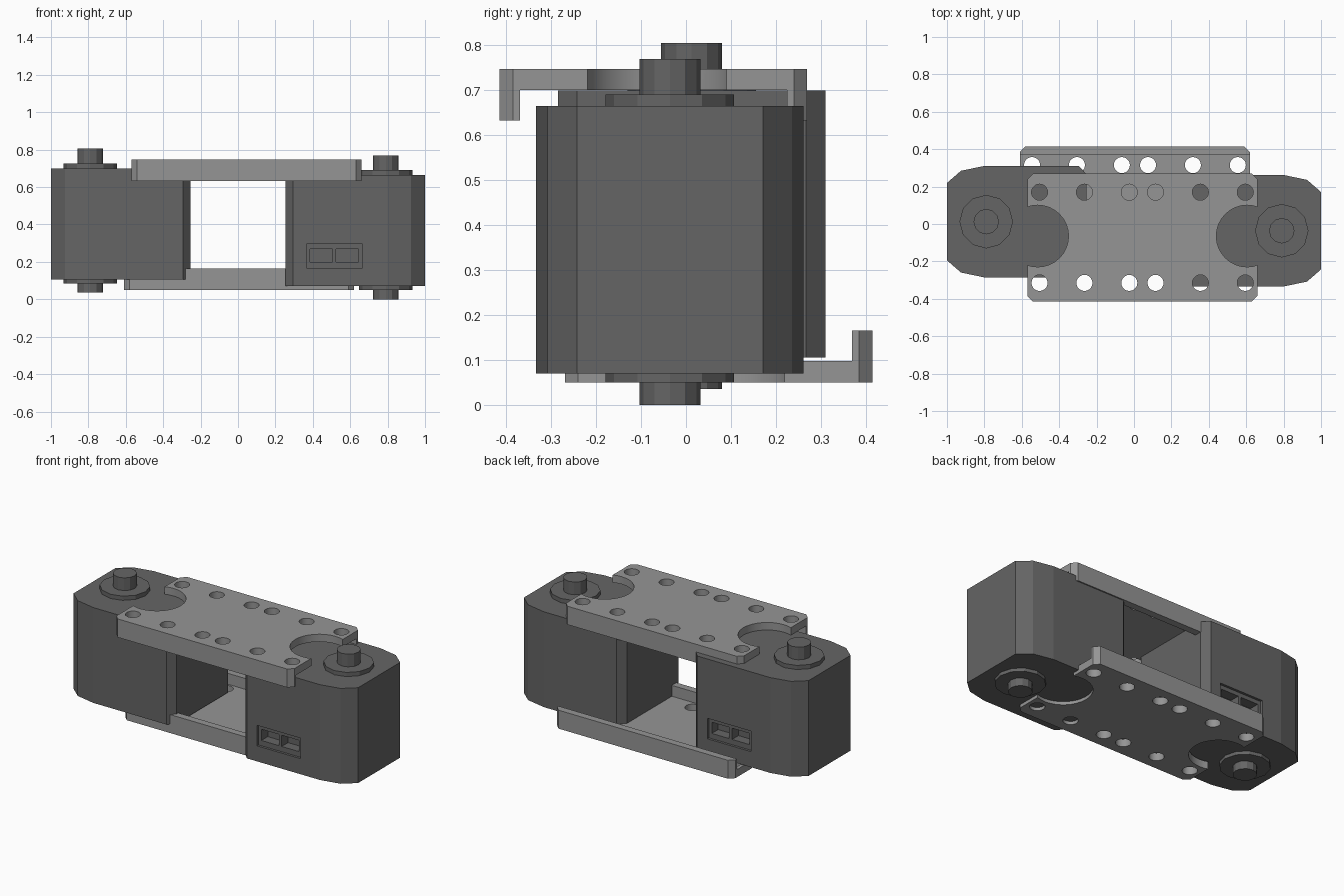
import bpy, bmesh
from math import pi
from mathutils import Matrix, Vector

cube = bpy.data.objects.get("Cube")
if cube:
    bpy.data.objects.remove(cube, do_unlink=True)


def material(name, value):
    m = bpy.data.materials.new(name)
    m.use_nodes = True
    colour = (value, value, value, 1)
    m.diffuse_color = colour
    m.node_tree.nodes["Principled BSDF"].inputs["Base Color"].default_value = colour
    return m


DARK = material("dark grey plastic", 0.13)
LIGHT = material("light grey metal", 0.30)


def prism(bm, outline, z0, z1):
    """Extrude a flat outline from z0 to z1."""
    face = bm.faces.new([bm.verts.new((x, y, z0)) for x, y in outline])
    new = bmesh.ops.extrude_face_region(bm, geom=[face])["geom"]
    moved = [v for v in new if isinstance(v, bmesh.types.BMVert)]
    bmesh.ops.translate(bm, verts=moved, vec=(0, 0, z1 - z0))


def cylinder(bm, x, y, r, z0, z1, sides):
    place = Matrix.Translation((x, y, (z0 + z1) / 2))
    bmesh.ops.create_cone(bm, cap_ends=True, segments=sides, radius1=r,
                          radius2=r, depth=z1 - z0, matrix=place)


def box(bm, low, high):
    low, high = Vector(low), Vector(high)
    place = Matrix.Translation((low + high) / 2) @ Matrix.Diagonal((*(high - low), 1))
    bmesh.ops.create_cube(bm, size=1, matrix=place)


def to_object(bm, name, mat):
    bmesh.ops.recalc_face_normals(bm, faces=bm.faces)
    mesh = bpy.data.meshes.new(name)
    bm.to_mesh(mesh)
    bm.free()
    mesh.materials.append(mat)
    ob = bpy.data.objects.new(name, mesh)
    bpy.context.collection.objects.link(ob)
    return ob


def cut(ob, bm, mat):
    """Subtract the shapes in bm from the object."""
    cutter = to_object(bm, "cutter", mat)
    cutter.hide_render = True
    mod = ob.modifiers.new("cut", "BOOLEAN")
    mod.operation, mod.solver, mod.object = "DIFFERENCE", "EXACT", cutter
    bpy.context.view_layer.update()
    graph = bpy.context.evaluated_depsgraph_get()
    mesh = bpy.data.meshes.new_from_object(ob.evaluated_get(graph))
    ob.modifiers.clear()
    ob.data = mesh
    bpy.data.objects.remove(cutter, do_unlink=True)


def motor(side, location, turn):
    # Housing with a rounded outer end and bevelled inner corners
    half = [(0.255, 0.255), (0.295, 0.298), (0.8, 0.298), (0.925, 0.272), (1, 0.207)]
    outline = half + [(x, -y) for x, y in reversed(half)]
    bm = bmesh.new()
    prism(bm, outline, 0, 0.595)
    housing = to_object(bm, side + "_motor_housing", DARK)

    # Recessed socket with two pockets
    bm = bmesh.new()
    box(bm, (0.365, -0.4, 0.097), (0.665, -0.283, 0.225))
    cut(housing, bm, DARK)
    bm = bmesh.new()
    for x in (0.385, 0.525):
        box(bm, (x, -0.4, 0.13), (x + 0.12, -0.22, 0.2))
    cut(housing, bm, DARK)

    # Flange discs and shaft on both ends
    bm = bmesh.new()
    cylinder(bm, 0.79, 0, 0.143, -0.021, 0.621, 12)
    cylinder(bm, 0.79, 0, 0.068, -0.07, 0.7, 12)
    shaft = to_object(bm, side + "_motor_shaft", DARK)
    for ob in (housing, shaft):
        ob.location = location
        ob.rotation_euler.z = turn


def bracket(name, location, flip):
    # Channel with bevelled corners
    x, y, c = 0.615, 0.3425, 0.03
    outline = [(-x + c, -y), (x - c, -y), (x, -y + c), (x, y - c),
               (x - c, y), (-x + c, y), (-x, y - c), (-x, -y + c)]
    bm = bmesh.new()
    prism(bm, outline, -0.115, 0)
    ob = to_object(bm, name, LIGHT)
    bm = bmesh.new()
    box(bm, (-1, -y + 0.045, -0.3), (1, y - 0.045, -0.047))
    cut(ob, bm, LIGHT)

    # Shaft notches and screw holes
    bm = bmesh.new()
    for s in (-1, 1):
        cylinder(bm, s * 0.56, 0.008, 0.165, -0.2, 0.1, 32)
        for hx in (0.07, 0.31, 0.55):
            for hy in (-0.2425, 0.2425):
                cylinder(bm, s * hx, hy, 0.043, -0.2, 0.1, 20)
    cut(ob, bm, LIGHT)
    ob.location = location
    ob.rotation_euler.x = flip
    # Smooth only the hole and notch walls
    bpy.ops.object.select_all(action="DESELECT")
    ob.select_set(True)
    bpy.context.view_layer.objects.active = ob
    bpy.ops.object.shade_smooth_by_angle(angle=pi / 6)


motor("left", (0, -0.036, 0.07), 0)
motor("right", (0, 0.0125, 0.105), pi)
bracket("top_bracket", (0.045, -0.0725, 0.748), 0)
bracket("bottom_bracket", (0.005, 0.0725, 0.05), pi)
